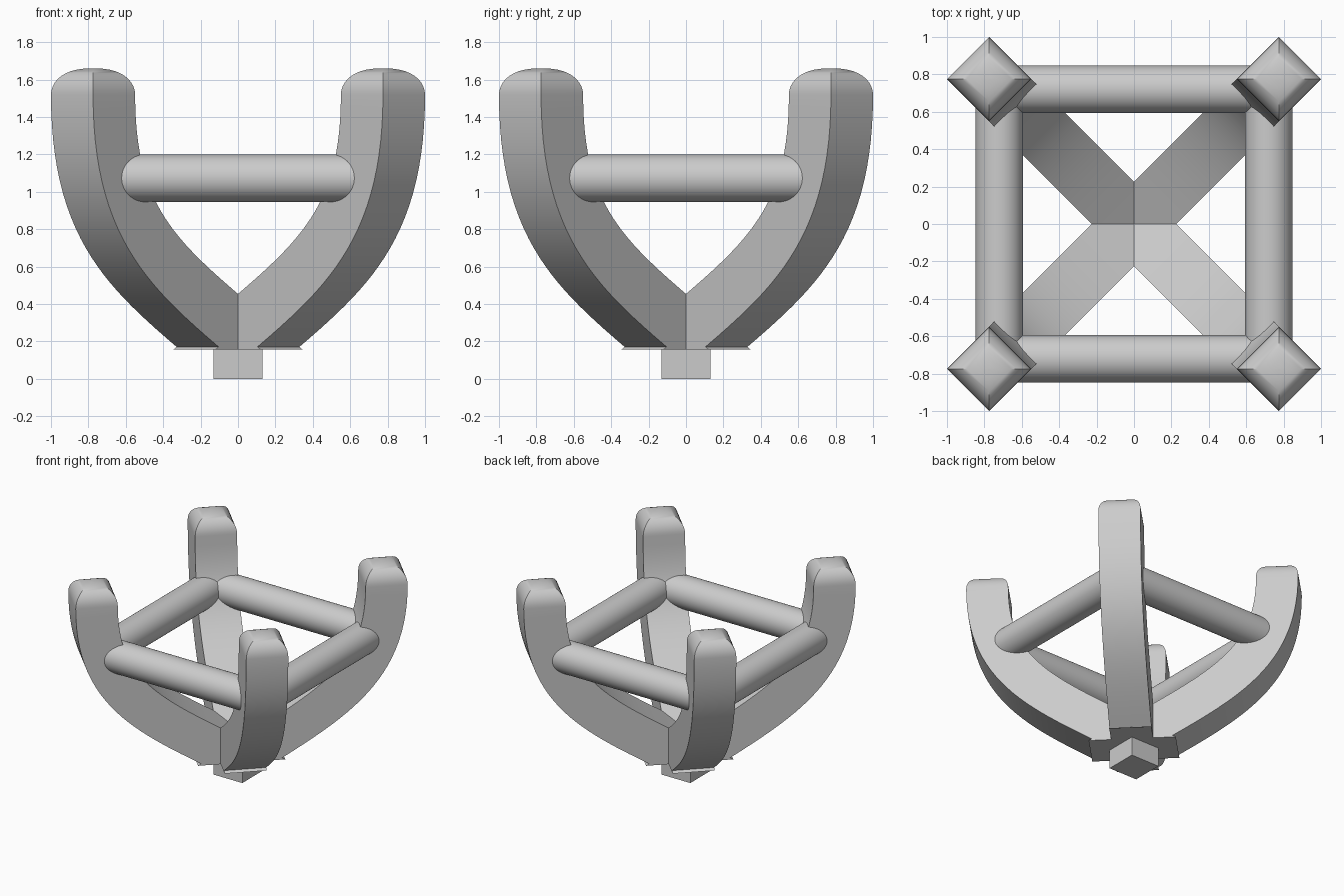
import bpy, bmesh
from math import cos, sin, pi, radians
from mathutils import Vector, Matrix

if "Cube" in bpy.data.objects:
    bpy.data.objects.remove(bpy.data.objects["Cube"])

H = 0.159          # half thickness of the square prong
Z_BOTTOM = 0.157   # prongs are cut flat here


def finish(bm, name, smooth=True):
    bmesh.ops.recalc_face_normals(bm, faces=bm.faces[:])
    me = bpy.data.meshes.new(name)
    bm.to_mesh(me)
    bm.free()
    ob = bpy.data.objects.new(name, me)
    bpy.context.collection.objects.link(ob)
    if smooth:
        bpy.ops.object.select_all(action='DESELECT')
        ob.select_set(True)
        bpy.context.view_layer.objects.active = ob
        bpy.ops.object.shade_smooth_by_angle(angle=radians(30))
    return ob


def prong_sections():
    # (centre, normal, scale) along the curved centreline, in the r-z plane
    p = [Vector(q) for q in ((-0.02, 0.16), (0.65, 0.57), (1.096, 0.77), (1.096, 1.52))]
    out = []
    n = 28
    for i in range(n + 1):
        t = i / n
        u = 1 - t
        c = u**3*p[0] + 3*u*u*t*p[1] + 3*u*t*t*p[2] + t**3*p[3]
        d = (u*u*(p[1]-p[0]) + 2*u*t*(p[2]-p[1]) + t*t*(p[3]-p[2])).normalized()
        if i == 0:
            out.append((c - d*0.4, Vector((d.y, -d.x)), 1.0))
        out.append((c, Vector((d.y, -d.x)), 1.0))
    # pillow-shaped tip
    for i in range(1, 11):
        a = i / 10 * pi / 2
        s = max(cos(a), 0.0)**0.8
        out.append((Vector((1.096, 1.52 + 0.14*sin(a))), Vector((1, 0)), max(s, 0.02)))
    return out


def prong(name, angle):
    bm = bmesh.new()
    rings = []
    for c, nrm, s in prong_sections():
        ring = []
        for a, b in ((-1, -1), (1, -1), (1, 1), (-1, 1)):
            q = c + nrm*(a*H*s)
            ring.append(bm.verts.new((q.x, b*H*s, q.y)))
        rings.append(ring)
    for r0, r1 in zip(rings, rings[1:]):
        for k in range(4):
            bm.faces.new((r0[k], r0[(k+1) % 4], r1[(k+1) % 4], r1[k]))
    bm.faces.new(rings[-1])
    # flat cut at the foot
    geom = bm.verts[:] + bm.edges[:] + bm.faces[:]
    res = bmesh.ops.bisect_plane(bm, geom=geom, plane_co=(0, 0, Z_BOTTOM),
                                 plane_no=(0, 0, 1), clear_inner=True)
    cut = [e for e in res['geom_cut'] if isinstance(e, bmesh.types.BMEdge)]
    bmesh.ops.contextual_create(bm, geom=cut)
    bm.transform(Matrix.Rotation(angle, 4, 'Z'))
    return finish(bm, name)


def rail(name, angle):
    bm = bmesh.new()
    bmesh.ops.create_cone(bm, cap_ends=True, segments=48, radius1=0.127,
                          radius2=0.127, depth=1.4)
    bm.transform(Matrix.Rotation(angle, 4, 'Z')
                 @ Matrix.Translation((0, -0.72, 1.073))
                 @ Matrix.Rotation(pi/2, 4, 'Y'))
    return finish(bm, name)


# four prongs on the diagonals, four rails between them
for i in range(4):
    prong(f"prong_{i+1}", pi/4 + i*pi/2)
    rail(f"rail_{i+1}", i*pi/2)

# square foot
bm = bmesh.new()
bmesh.ops.create_cube(bm, size=1)
bm.transform(Matrix.Translation((0, 0, 0.1)) @ Matrix.Diagonal((0.26, 0.26, 0.2, 1)))
finish(bm, "foot_block", smooth=False)
